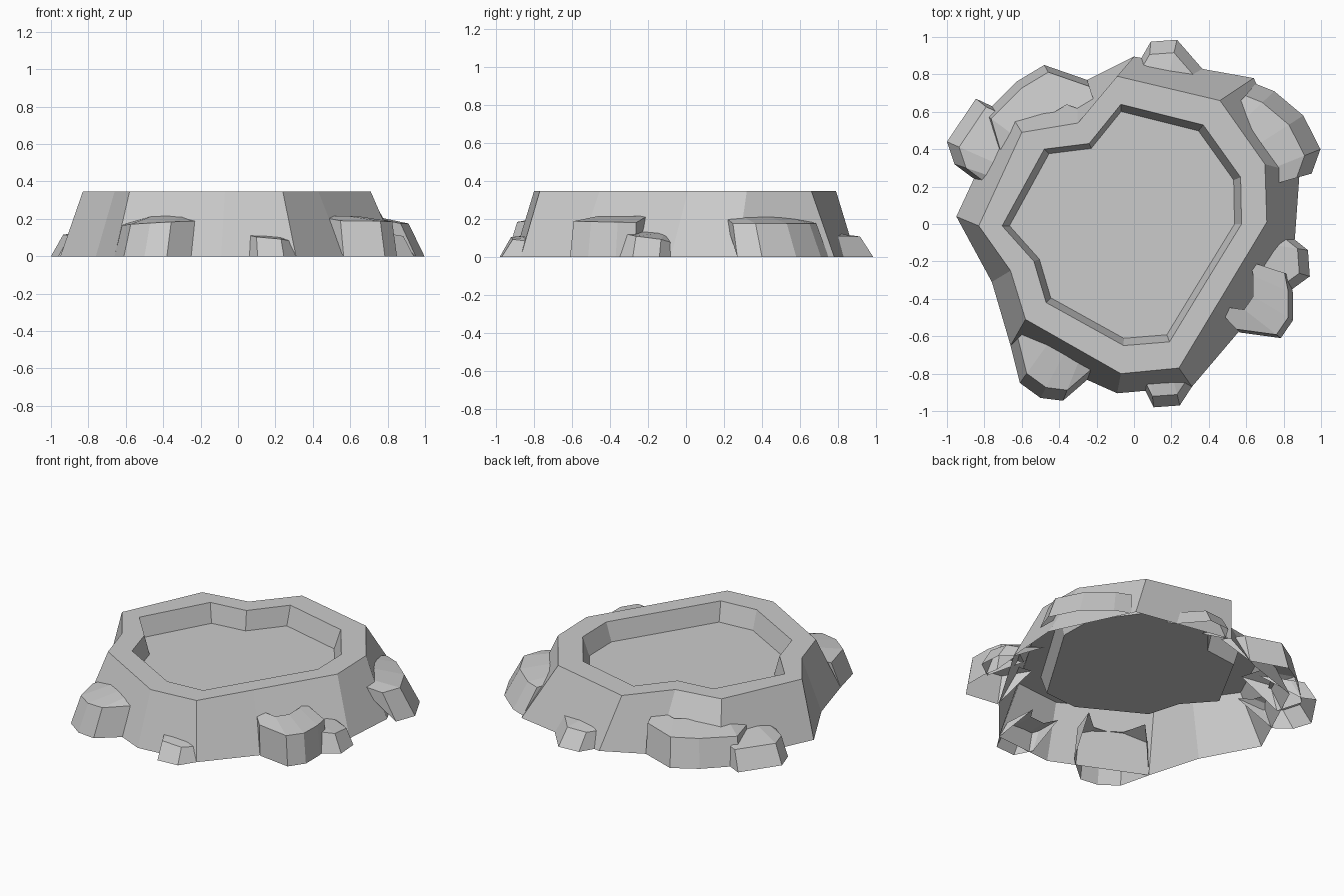
import bpy
import bmesh

if "Cube" in bpy.data.objects:
    bpy.data.objects.remove(bpy.data.objects["Cube"])


def build(name, rings, closed, cap=None):
    """Skin a stack of equal-length rings; cap is the index of a ring to fill."""
    bm = bmesh.new()
    loops = [[bm.verts.new(p) for p in ring] for ring in rings]
    n = len(loops[0])
    for a, b in zip(loops, loops[1:]):
        for i in range(n if closed else n - 1):
            j = (i + 1) % n
            bm.faces.new((a[i], a[j], b[j], b[i]))
    if closed and cap is not None:
        bm.faces.new(loops[cap])
    if not closed:
        # end walls of a boulder
        bm.faces.new([l[0] for l in loops][::-1])
        bm.faces.new([l[-1] for l in loops])
    mesh = bpy.data.meshes.new(name)
    bm.to_mesh(mesh)
    bm.free()
    ob = bpy.data.objects.new(name, mesh)
    bpy.context.collection.objects.link(ob)
    return ob


# Rocky mound with a sunken basin: (ground, outer rim, inner rim) per corner
corners = [
    ((0, .895), (-.09, .79), (-.07, .64)),
    ((-.31, .74), (-.30, .54), (-.24, .43)),
    ((-.68, .62), (-.60, .49), (-.48, .40)),
    ((-.95, .04), (-.83, -.01), (-.705, -.01)),
    ((-.76, -.31), (-.66, -.25), (-.535, -.20)),
    ((-.66, -.65), (-.58, -.51), (-.47, -.42)),
    ((-.09, -.905), (-.07, -.80), (-.055, -.65)),
    ((.31, -.87), (.24, -.77), (.19, -.63)),
    ((.565, -.57), (.43, -.455), (.345, -.375)),
    ((.86, -.08), (.71, .01), (.575, 0)),
    ((.885, .27), (.70, .32), (.57, .25)),
    ((.64, .78), (.46, .66), (.37, .53)),
]
RIM, FLOOR = .345, .225
ground = [(*c[0], 0) for c in corners]
rim = [(*c[1], RIM) for c in corners]
lip = [(*c[2], RIM) for c in corners]
floor = [(-.05 + (x + .05) * .94, y * .94, FLOOR) for x, y, _ in lip]
build("mound_with_basin", [ground, rim, lip, floor], True, cap=3)


def boulder(name, arc, z0, z1, zback, inset):
    """Boulder leaning on the mound; arc is its ground outline, z0..z1 the edge height."""
    n = len(arc) - 1
    foot = [(x, y, 0) for x, y in arc]
    edge = [(x * (1 - inset), y * (1 - inset), z0 + (z1 - z0) * i / n)
            for i, (x, y) in enumerate(arc)]
    back = [(x * .75, y * .75, zback) for x, y in arc]
    build(name, [foot, edge, back], False)


# Boulders around the foot, outlines running counter-clockwise
boulder("boulder_front_left",
        [(-.66, -.65), (-.61, -.85), (-.50, -.93), (-.38, -.945), (-.20, -.79)],
        .165, .19, .215, .06)
boulder("boulder_front_small",
        [(.05, -.87), (.105, -.98), (.245, -.97), (.31, -.87)],
        .115, .08, .12, .06)
boulder("boulder_right_front",
        [(.565, -.58), (.785, -.61), (.85, -.515), (.85, -.37), (.83, -.27)],
        .19, .18, .215, .03)
boulder("boulder_right_small",
        [(.83, -.36), (.94, -.28), (.93, -.14), (.855, -.08)],
        .125, .075, .13, .06)
boulder("boulder_right_back",
        [(.95, .27), (.997, .40), (.905, .58), (.75, .71), (.65, .75)],
        .175, .175, .21, .085)
boulder("boulder_back_small",
        [(.365, .83), (.23, .985), (.09, .975), (.035, .88)],
        .11, .10, .13, .07)
boulder("boulder_back_left",
        [(-.25, .77), (-.48, .85), (-.63, .76), (-.80, .59), (-.75, .42)],
        .185, .17, .21, .045)
boulder("boulder_left",
        [(-.76, .63), (-.845, .67), (-1, .44), (-.96, .32), (-.86, .245)],
        .12, .11, .15, .065)
